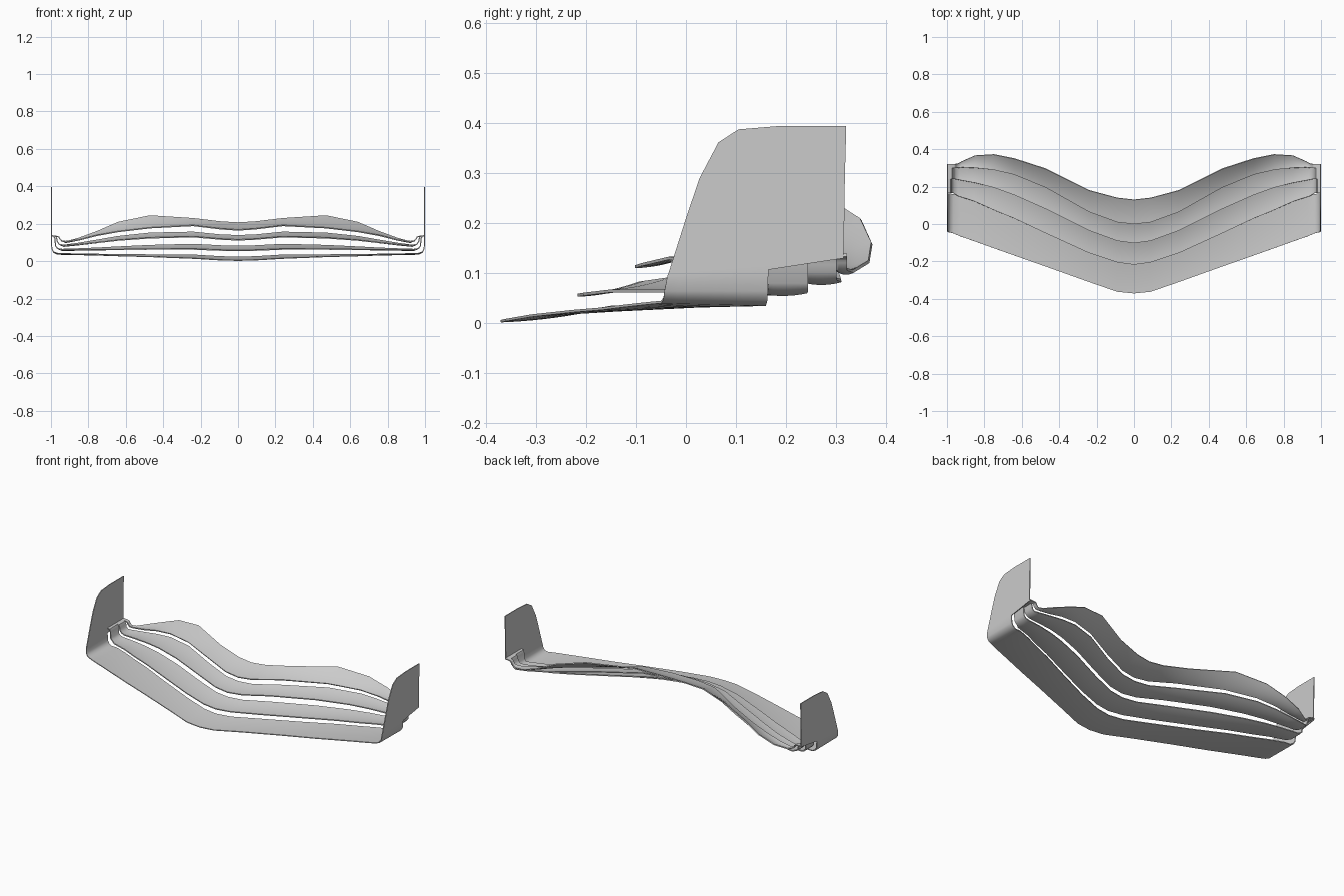
import bpy
import math

CHORD_PTS = 8                                    # chordwise divisions
X = [0, .09, .24, .47, .64, .75, .85, .93]       # spanwise stations


def blade(name, rows, thickness, camber):
    """Loft rows (x, y_lead, z_lead, y_trail, z_trail) into a mirrored thin blade."""
    verts, faces = [], []
    n = CHORD_PTS + 1
    for i, (x, yl, zl, yt, zt) in enumerate(rows):
        sag = camber if i < len(X) else 0
        for j in range(n):
            t = j / CHORD_PTS
            verts.append((x, yl + (yt - yl) * t,
                          zl + (zt - zl) * t - 4 * sag * t * (1 - t)))
    for i in range(len(rows) - 1):
        for j in range(CHORD_PTS):
            a = i * n + j
            faces.append((a, a + n, a + n + 1, a + 1))
    me = bpy.data.meshes.new(name)
    me.from_pydata(verts, [], faces)
    ob = bpy.data.objects.new(name, me)
    bpy.context.collection.objects.link(ob)
    mir = ob.modifiers.new("mirror", 'MIRROR')
    mir.use_clip = True
    sol = ob.modifiers.new("thickness", 'SOLIDIFY')
    sol.thickness = thickness
    sol.offset = 0
    bpy.ops.object.select_all(action='DESELECT')
    ob.select_set(True)
    bpy.context.view_layer.objects.active = ob
    bpy.ops.object.convert(target='MESH')
    bpy.ops.object.shade_smooth_by_angle(angle=math.radians(40))
    return ob


# Plan-view edge of each blade; the last entry is the rear edge of the top flap
edge1 = [-.371, -.362, -.31, -.228, -.168, -.129, -.093, -.065]
edge2 = [-.217, -.205, -.155, -.05, .03, .075, .12, .15]
edge3 = [-.102, -.09, -.035, .08, .155, .195, .22, .235]
edge4 = [0, .01, .065, .195, .265, .29, .3, .303]
edge5 = [.13, .14, .18, .295, .35, .372, .366, .335]


def overlap(edge):
    return [y + .008 for y in edge]


# Main plane, curling up into the endplate at the tip
main = list(zip(X, edge1, [.004, .006, .015, .024, .029, .034, .038, .041],
                overlap(edge2), [.022, .024, .033, .034, .036, .037, .037, .037]))
main += [
    (.965, -.05, .042, .16, .037),
    (.985, -.045, .049, .163, .047),
    (.995, -.043, .065, .164, .065),
    (.9975, -.037, .095, .165, .107),
    (.9975, -.035, .1, .315, .13),
    (.9975, 0, .21, .317, .21),
    (.9975, .027, .29, .318, .29),
    (.9975, .065, .362, .32, .363),
    (.9975, .105, .388, .32, .389),
    (.9975, .19, .395, .32, .395),
]
blade("main_plane_and_endplates", main, .005, .003)


# Flaps: a swept blade whose tip bends up, then out to the endplate
def flap(name, lead, zl, trail, zt, tip_x, tip_y):
    rows = list(zip(X[:-1] + [tip_x - .035], lead, zl, trail, zt))
    a, b = tip_y
    base = zt[-1]
    rows += [(tip_x - .012, a, base + .004, b, base + .004),
             (tip_x, a, base + .018, b, base + .018),
             (tip_x + .002, a, max(.118, base + .024), b, max(.118, base + .024)),
             (tip_x + .008, a, .132, b, .132),
             (.997, a, .136, b, .136)]
    blade(name, rows, .006, .005)


flap("lower_flap", edge2, [.056, .058, .064, .064, .063, .062, .062, .062],
     overlap(edge3), [.08, .082, .09, .084, .076, .07, .066, .063],
     .976, (.165, .244))
flap("middle_flap", edge3, [.113, .117, .13, .124, .112, .1, .09, .084],
     overlap(edge4), [.137, .14, .155, .15, .132, .113, .096, .085],
     .966, (.24, .301))
flap("upper_flap", edge4, [.166, .172, .19, .178, .158, .138, .115, .106],
     edge5, [.205, .21, .228, .243, .208, .16, .123, .104],
     .955, (.3, .322))
